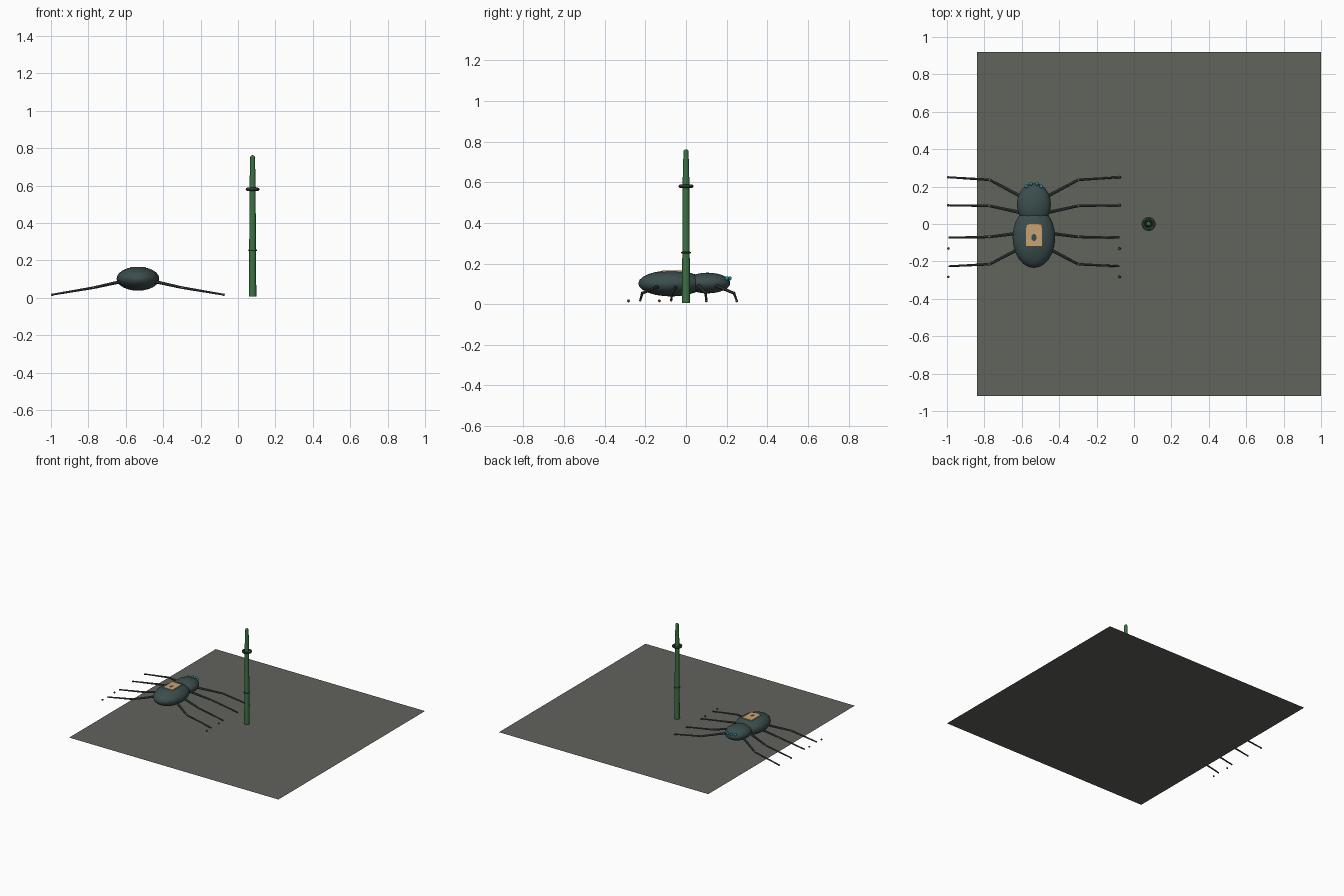
import bpy, math
from mathutils import Vector

if "Cube" in bpy.data.objects:
    bpy.data.objects.remove(bpy.data.objects["Cube"])

CX = -0.535  # spider centre line


def mat(name, r, g, b):
    m = bpy.data.materials.new(name)
    m.diffuse_color = (r, g, b, 1)
    m.use_nodes = True
    m.node_tree.nodes["Principled BSDF"].inputs["Base Color"].default_value = m.diffuse_color
    return m


STONE = mat("stone", 0.12, 0.125, 0.108)
SHELL = mat("shell", 0.045, 0.075, 0.075)
LIMB = mat("limb", 0.05, 0.065, 0.06)
TAN = mat("tan", 0.58, 0.36, 0.17)
JOINT = mat("joint", 0.3, 0.13, 0.06)
CLAW = mat("claw", 0.16, 0.04, 0.035)
EYE = mat("eye", 0.02, 0.28, 0.36)
GREEN = mat("green", 0.045, 0.17, 0.055)
DARK = mat("dark_ring", 0.05, 0.08, 0.05)


def finish(name, material, smooth=True):
    ob = bpy.context.object
    ob.name = name
    ob.data.materials.append(material)
    if smooth:
        bpy.ops.object.shade_smooth_by_angle(angle=math.radians(40))
    return ob


def ball(name, loc, radii, material, seg=24, rings=12):
    bpy.ops.mesh.primitive_uv_sphere_add(segments=seg, ring_count=rings, radius=1, location=loc)
    bpy.context.object.scale = radii
    bpy.ops.object.transform_apply(location=False, rotation=False)
    return finish(name, material)


def rod(name, a, b, r1, r2, material, sides=8):
    a, b = Vector(a), Vector(b)
    d = b - a
    bpy.ops.mesh.primitive_cone_add(vertices=sides, radius1=r1, radius2=r2, depth=d.length,
                                    location=(a + b) / 2,
                                    rotation=d.to_track_quat('Z', 'Y').to_euler())
    return finish(name, material, sides > 8)


def ring(name, loc, major, minor, material):
    bpy.ops.mesh.primitive_torus_add(location=loc, major_radius=major, minor_radius=minor,
                                     major_segments=16, minor_segments=8)
    return finish(name, material)


# Floor sheet
bpy.ops.mesh.primitive_plane_add(size=1.84, location=(0.08, 0, 0))
finish("floor", STONE, False)

# Body
ball("abdomen", (CX, -0.072, 0.102), (0.114, 0.163, 0.064), SHELL)
ball("head", (CX, 0.106, 0.104), (0.091, 0.112, 0.051), SHELL)

# Back marking, with the abdomen just showing through
bpy.ops.mesh.primitive_cube_add(size=1, location=(CX, -0.059, 0.162))
bpy.context.object.scale = (0.086, 0.118, 0.006)
finish("back_marking", TAN, False)

# Eyes
for s in (-1, 1):
    ball("inner_eye", (CX + s * 0.016, 0.215, 0.127), (0.01,) * 3, EYE, 12, 8)
    ball("outer_eye", (CX + s * 0.04, 0.201, 0.127), (0.01,) * 3, EYE, 12, 8)

# Legs: hip, knee, foot and claw y positions
LEGS = [(0.15, 0.236, 0.25, 0.25), (0.062, 0.097, 0.1, 0.1),
        (-0.048, -0.069, -0.073, -0.131), (-0.13, -0.215, -0.226, -0.283)]
for s in (-1, 1):
    for hip_y, knee_y, foot_y, claw_y in LEGS:
        hip = (CX + s * 0.075, hip_y, 0.09)
        knee = (CX + s * 0.237, knee_y, 0.054)
        foot = (CX + s * 0.457, foot_y, 0.017)
        rod("upper_leg", hip, knee, 0.009, 0.007, LIMB)
        rod("lower_leg", knee, foot, 0.007, 0.005, LIMB)
        ball("knee", knee, (0.008,) * 3, JOINT, 10, 6)
        ball("claw", (CX + s * 0.458, claw_y, 0.016), (0.007,) * 3, CLAW, 10, 6)

# Stalk
PX = 0.078
rod("stalk", (PX, 0, 0.006), (PX, 0, 0.58), 0.02, 0.016, GREEN, 16)
rod("stalk_tip", (PX, 0, 0.57), (PX, 0, 0.752), 0.0175, 0.0125, GREEN, 16)
ball("stalk_cap", (PX, 0, 0.75), (0.0125,) * 3, GREEN, 16, 8)
ring("lower_ring", (PX, 0, 0.254), 0.02, 0.004, DARK)
ring("upper_ring", (PX, 0, 0.58), 0.029, 0.0085, DARK)
